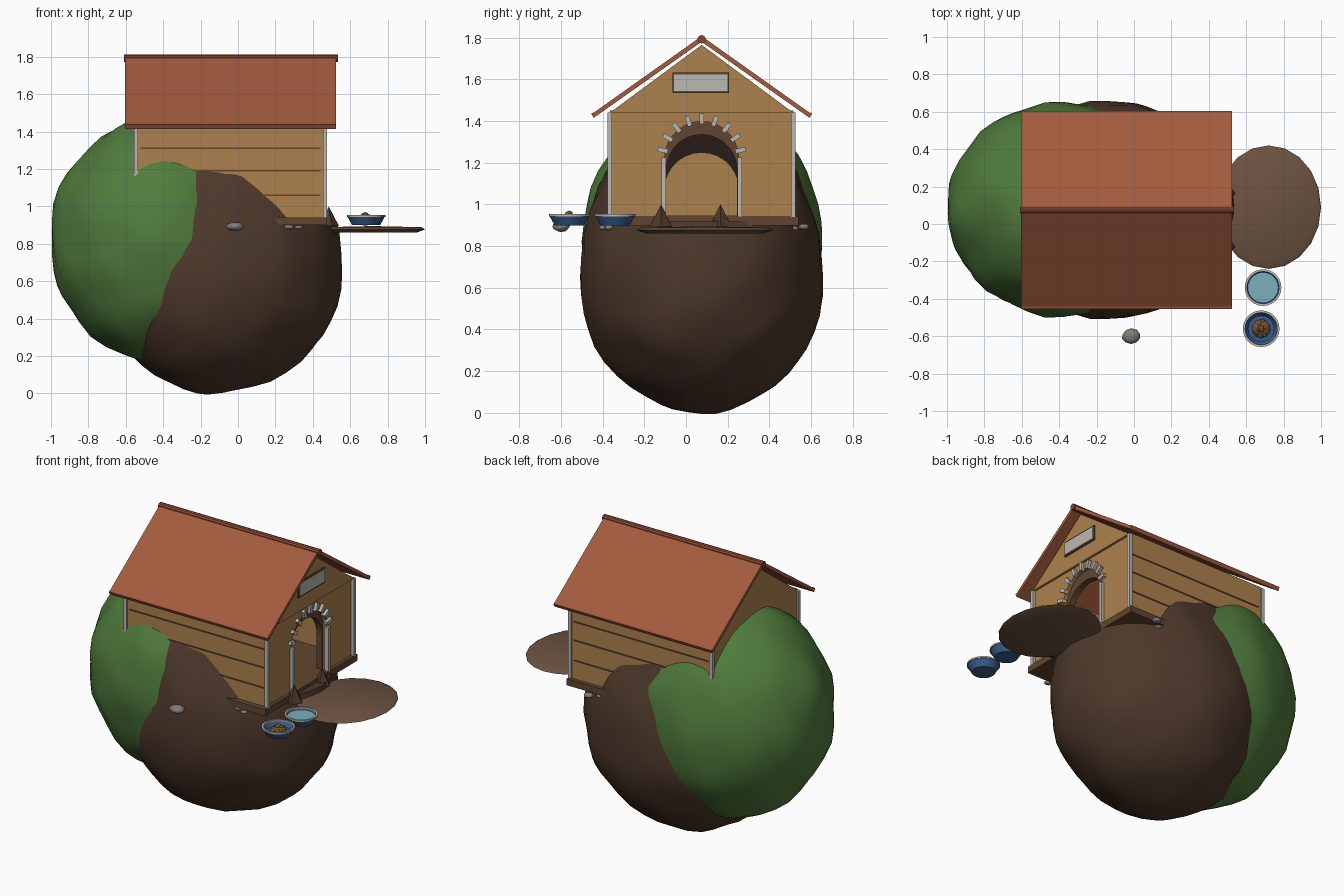
import bpy, bmesh, math, random
from mathutils import Vector, noise

if "Cube" in bpy.data.objects:
    bpy.data.objects.remove(bpy.data.objects["Cube"])

random.seed(4)
CY = 0.075  # centre line of the house in y


def mat(name, rgb):
    m = bpy.data.materials.new(name)
    m.diffuse_color = (*rgb, 1)
    m.use_nodes = True
    m.node_tree.nodes["Principled BSDF"].inputs["Base Color"].default_value = m.diffuse_color
    return m


GRASS = mat("grass", (.08, .2, .045))
DIRT = mat("dirt", (.075, .04, .024))
PATCH = mat("patch", (.15, .085, .052))
TAN = mat("tan_wood", (.42, .22, .075))
DARKWOOD = mat("dark_wood", (.12, .06, .03))
ROOF = mat("roof_red", (.37, .105, .048))
RIDGE = mat("ridge_red", (.25, .065, .035))
TRIM = mat("trim", (.5, .48, .44))
BLACK = mat("inside", (.02, .012, .01))
BLUE = mat("bowl_blue", (.04, .11, .27))
WATER = mat("water", (.2, .42, .52))
KIBBLE = mat("kibble", (.2, .09, .03))
STONE = mat("stone", (.22, .2, .18))


def finish(name, bm, m, smooth=None):
    bmesh.ops.recalc_face_normals(bm, faces=bm.faces)
    me = bpy.data.meshes.new(name)
    bm.to_mesh(me)
    bm.free()
    ob = bpy.data.objects.new(name, me)
    bpy.context.collection.objects.link(ob)
    me.materials.append(m)
    if smooth:
        bpy.context.view_layer.objects.active = ob
        ob.select_set(True)
        bpy.ops.object.shade_smooth_by_angle(angle=math.radians(smooth))
        ob.select_set(False)
    return ob


def box(name, lo, hi, m):
    bm = bmesh.new()
    bmesh.ops.create_cube(bm, size=1)
    for v in bm.verts:
        v.co = [(a + b) / 2 + c * (b - a) for a, b, c in zip(lo, hi, v.co)]
    return finish(name, bm, m)


def prism(name, pts, x0, x1, m):
    """Extrude a (y, z) outline along x."""
    bm = bmesh.new()
    f = bm.faces.new([bm.verts.new((x0, y, z)) for y, z in pts])
    ext = bmesh.ops.extrude_face_region(bm, geom=[f])["geom"]
    bmesh.ops.translate(bm, vec=(x1 - x0, 0, 0), verts=[e for e in ext if isinstance(e, bmesh.types.BMVert)])
    return finish(name, bm, m)


def lathe(name, prof, c, m, seg=24, sx=1, sy=1):
    """Spin an (r, z) profile about z."""
    bm = bmesh.new()
    vs = [bm.verts.new((r, 0, z)) for r, z in prof]
    es = [bm.edges.new(p) for p in zip(vs, vs[1:])]
    bmesh.ops.spin(bm, geom=vs + es, cent=(0, 0, 0), axis=(0, 0, 1), angle=math.tau, steps=seg)
    bmesh.ops.remove_doubles(bm, verts=bm.verts, dist=1e-4)
    for v in bm.verts:
        v.co = (c[0] + v.co.x * sx, c[1] + v.co.y * sy, c[2] + v.co.z)
    return finish(name, bm, m, 35)


def blob(name, c, rad, m, sub=2, amp=0.0, rlow=None, rleft=None):
    """Ellipsoid, optionally lopsided, with slight lumps."""
    bm = bmesh.new()
    bmesh.ops.create_icosphere(bm, subdivisions=sub, radius=1)
    for v in bm.verts:
        p = v.co * (1 + amp * noise.noise(v.co * 3.1 + Vector(c) * 9))
        rx = rleft if rleft and p.x < 0 else rad[0]
        rz = rlow if rlow and p.z < 0 else rad[2]
        v.co = (c[0] + p.x * rx, c[1] + p.y * rad[1], c[2] + p.z * rz)
    return finish(name, bm, m, 60)


def arch(r, zc, base, n=14):
    """Round-topped door outline from the left foot over to the right foot."""
    a = [(CY - r * math.cos(math.pi * i / n), zc + r * math.sin(math.pi * i / n)) for i in range(n + 1)]
    return [(CY - r, base)] + a + [(CY + r, base)]


# mound halves, hollowed where the house stands
grass = blob("grass_mound", (-.38, .08, .82), (.62, .575, .67), GRASS, 4, .035)
dirt = blob("dirt_mound", (-.15, .075, .65), (.71, .585, .83), DIRT, 4, .035, .65, .56)
cutter = box("house_cutter", (-.535, -.355, .92), (.6, .505, 1.7), DIRT)
cutter.hide_render = True
for ob in (grass, dirt):
    md = ob.modifiers.new("hollow", "BOOLEAN")
    md.operation, md.object, md.solver = "DIFFERENCE", cutter, "EXACT"
    bpy.context.view_layer.objects.active = ob
    bpy.ops.object.modifier_apply(modifier=md.name)
bpy.data.objects.remove(cutter)

# floor and walls
box("floor_slab", (-.56, -.4, .9), (.475, .54, .942), DARKWOOD)
YL, YR = -.365, .515
gable = [(YR, 1.44), (CY, 1.765), (YL, 1.44)]
prism("back_wall", [(YL, .94), (YR, .94)] + gable, -.545, -.52, TAN)
prism("front_wall", [(YR, .94), (YR, 1.44), (YL, 1.44), (YL, .94)] + arch(.178, 1.22, .94), .43, .455, TAN)
prism("front_gable", gable, .43, .47, TAN)
for s, tag in ((-1, "front"), (1, "rear")):
    y = CY + s * .44
    box(f"side_wall_{tag}", (-.54, min(y, y - s * .025), .94), (.45, max(y, y - s * .025), 1.45), TAN)
    for z in (1.06, 1.19, 1.31):
        box(f"plank_groove_{tag}", (-.52, y - .004, z - .004), (.44, y + .004, z + .004), DARKWOOD)
    for x in (-.545, .465):
        box(f"corner_trim_{tag}", (x - .011, y - .011, .94), (x + .011, y + .011, 1.44), TRIM)
    # door posts
    yd = CY + s * .182
    box(f"door_post_{tag}", (.445, yd - .011, .94), (.475, yd + .011, 1.225), TRIM)

# doorway: recessed inner frame, dark backing and rear panel
prism("inner_door_frame", [(CY + .2, .94), (CY + .2, 1.43), (CY - .2, 1.43), (CY - .2, .94)]
      + arch(.17, 1.165, .94), .39, .43, DARKWOOD)
box("dark_backing", (-.515, YL + .03, .945), (-.5, YR - .03, 1.43), BLACK)
prism("rear_arch_panel", arch(.18, 1.07, .945), -.5, -.48, TAN)

# arch stones
for i in range(9):
    a = math.radians(12 + 156 * i / 8)
    d, t = Vector((math.cos(a), math.sin(a))), Vector((-math.sin(a), math.cos(a)))
    c = Vector((CY, 1.22)) + d * .19
    prism("arch_stone", [c + d * p * .025 + t * q * .011 for p, q in ((-1, -1), (1, -1), (1, 1), (-1, 1))],
          .445, .475, TRIM)

# blank plate over the door
box("plate_frame", (.465, -.065, 1.535), (.478, .207, 1.632), DARKWOOD)
box("plate", (.47, -.057, 1.543), (.483, .199, 1.624), TRIM)

# roof slopes and ridge pole
for s, tag in ((-1, "front"), (1, "rear")):
    prism(f"roof_{tag}", [(CY, 1.807), (CY + s * .515, 1.442), (CY + s * .53, 1.437), (CY + s * .518, 1.415), (CY, 1.78)],
          -.605, .525, ROOF)
ridge = lathe("ridge_pole", [(0, -.572), (.02, -.572), (.02, .572), (0, .572)], (0, 0, 0), RIDGE, 10)
ridge.rotation_euler.y = math.pi / 2
ridge.location = (-.038, CY, 1.792)

# dirt patch in front of the door
lathe("dirt_patch", [(0, -.016), (.85, -.016), (1, 0), (.93, .012), (0, .018)], (.72, .09, .877), PATCH, 20, .28, .33)

# pointed clods at the door
for y in (-.12, .165):
    lathe("dirt_clod", [(0, -.05), (.055, -.05), (0, .055)], (.485, y, .945), DIRT, 5)

# bowls
for tag, x, y in (("water", .69, -.34), ("food", .68, -.56)):
    lathe(f"{tag}_bowl", [(0, 0), (.07, 0), (.095, .045), (.086, .045), (.07, .02), (0, .02)], (x, y, .9), BLUE)
    lathe(f"{tag}_bowl_rim", [(.086, .043), (.098, .043), (.098, .053), (.086, .053), (.086, .043)], (x, y, .9), TRIM)
    if tag == "water":
        lathe("water_surface", [(0, .038), (.086, .038)], (x, y, .9), WATER)
for i in range(14):
    a, r = random.uniform(0, math.tau), random.uniform(0, .045)
    blob("kibble", (.68 + r * math.cos(a), -.56 + r * math.sin(a), .962 - r * .7), (.013, .013, .011), KIBBLE, 1)
blob("kibble_heap", (.68, -.56, .925), (.05, .05, .028), KIBBLE, 2)

# stones
for p, r in (((-.015, -.6, .893), .048), ((.27, -.37, .89), .032), ((.325, -.4, .888), .022),
             ((.3, .565, .893), .03), ((.25, .52, .885), .025)):
    blob("stone", p, (r, r * .85, r * .5), STONE, 2, .15)
